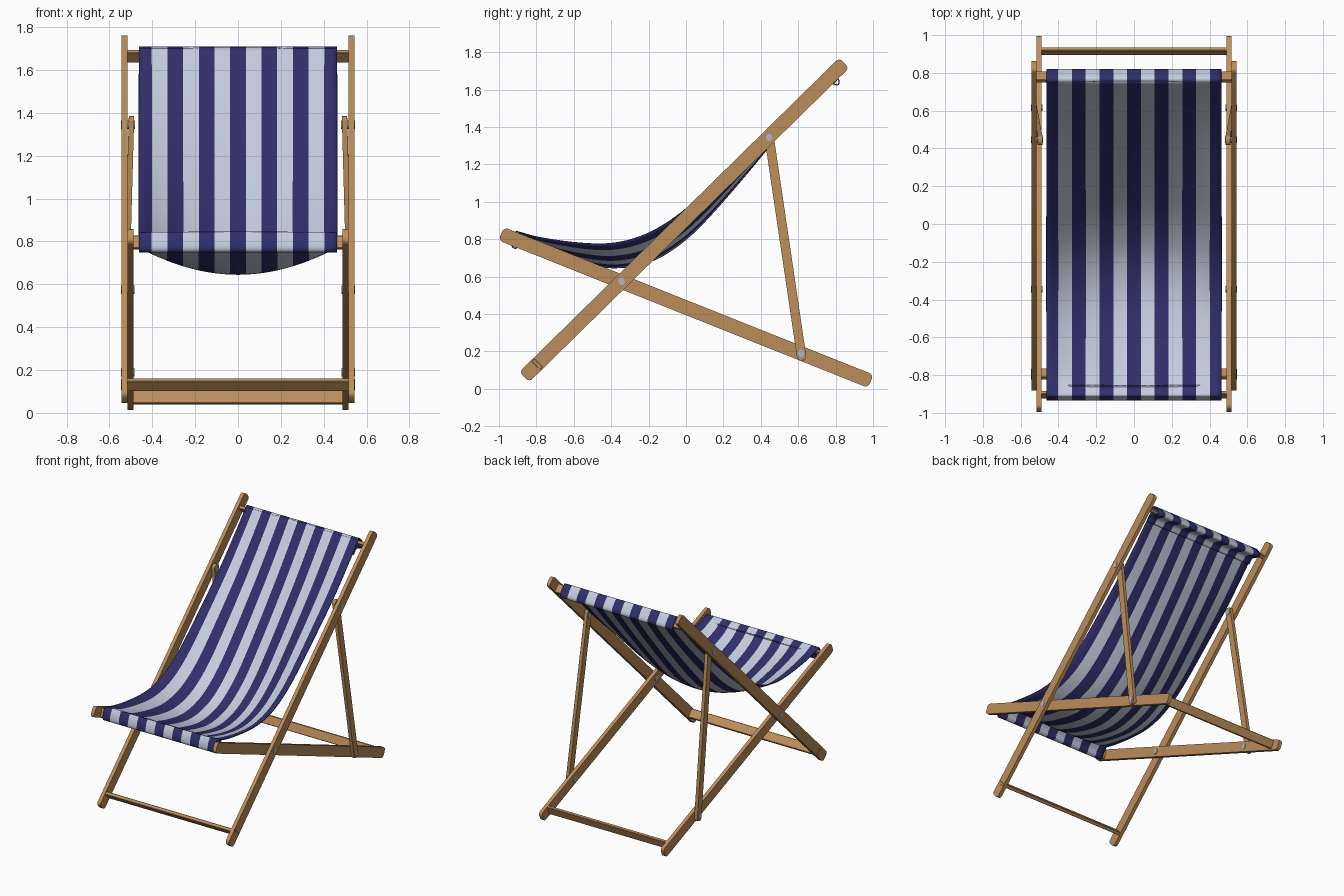
import bpy, bmesh, math
from mathutils import Vector

if "Cube" in bpy.data.objects:
    bpy.data.objects.remove(bpy.data.objects["Cube"])


def material(name, rgb):
    m = bpy.data.materials.new(name)
    m.diffuse_color = (*rgb, 1)
    m.use_nodes = True
    m.node_tree.nodes["Principled BSDF"].inputs["Base Color"].default_value = m.diffuse_color
    return m


WOOD = material("warm wood", (0.50, 0.27, 0.10))
NAVY = material("navy stripe", (0.030, 0.027, 0.145))
PALE = material("pale stripe", (0.55, 0.61, 0.73))
STEEL = material("steel", (0.42, 0.48, 0.58))


def make_object(name, bm, mats):
    bmesh.ops.recalc_face_normals(bm, faces=bm.faces)
    me = bpy.data.meshes.new(name)
    bm.to_mesh(me)
    bm.free()
    for m in mats:
        me.materials.append(m)
    ob = bpy.data.objects.new(name, me)
    bpy.context.collection.objects.link(ob)
    return ob


def smooth(ob, angle=35):
    bpy.ops.object.select_all(action='DESELECT')
    ob.select_set(True)
    bpy.context.view_layer.objects.active = ob
    bpy.ops.object.shade_smooth_by_angle(angle=math.radians(angle))


def rail(name, a, b, width, thick, radius):
    """Flat bar from a to b with rounded corners, thickness along x."""
    a, b = Vector(a), Vector(b)
    d = (b - a).normalized()
    u = (Vector((1, 0, 0)) - d * d.x).normalized()
    v = d.cross(u)
    mid, hl, hw = (a + b) / 2, (b - a).length / 2, width / 2
    outline = []
    for q, (sx, sy) in enumerate([(1, 1), (-1, 1), (-1, -1), (1, -1)]):
        for k in range(5):
            t = math.pi / 2 * (q + k / 4)
            outline.append((sx * (hl - radius) + radius * math.cos(t),
                            sy * (hw - radius) + radius * math.sin(t)))
    bm = bmesh.new()
    lo, hi = [[bm.verts.new(mid + d * p + v * w + u * s * thick / 2)
               for p, w in outline] for s in (-1, 1)]
    bm.faces.new(lo)
    bm.faces.new(hi)
    n = len(outline)
    for i in range(n):
        j = (i + 1) % n
        bm.faces.new((lo[i], lo[j], hi[j], hi[i]))
    smooth(make_object(name, bm, [WOOD]))


def crossbar(name, y, z, along, half_x, width, thick):
    """Slat across the chair; its broad side is square to the rail direction."""
    d = Vector((0, *along)).normalized()
    v = Vector((0, -d.z, d.y))
    bm = bmesh.new()
    bmesh.ops.create_cube(bm, size=1)
    for p in bm.verts:
        p.co = (Vector((0, y, z)) + Vector((1, 0, 0)) * p.co.x * 2 * half_x
                + d * p.co.y * thick + v * p.co.z * width)
    bmesh.ops.bevel(bm, geom=bm.edges[:], offset=0.003, segments=1, affect='EDGES')
    make_object(name, bm, [WOOD])


def bolt(name, y, z, x0, x1):
    bm = bmesh.new()
    bmesh.ops.create_cone(bm, cap_ends=True, segments=16, radius1=0.02,
                          radius2=0.02, depth=abs(x1 - x0))
    for p in bm.verts:
        p.co = Vector(((x0 + x1) / 2 + p.co.z, y + p.co.x * 0.85, z + p.co.y))
    smooth(make_object(name, bm, [STEEL]))


# Side rails, props and bolts on both sides
for s, side in ((-1, "left"), (1, "right")):
    rail(side + "_back_rail", (s * .53, -.865, .063), (s * .53, .846, 1.743), .076, .027, .024)
    rail(side + "_seat_rail", (s * .502, -.988, .829), (s * .502, .988, .041), .076, .027, .024)
    rail(side + "_prop_leg", (s * .497, .439, 1.384), (s * .531, .621, .152), .05, .025, .02)
    bolt(side + "_pivot_bolt", -.345, .575, s * .484, s * .546)
    bolt(side + "_prop_top_bolt", .445, 1.345, s * .481, s * .546)
    bolt(side + "_prop_foot_bolt", .615, .19, s * .484, s * .546)

# Cross slats
BACK, SEAT = (.716, .698), (.929, -.37)
crossbar("front_foot_bar", -.795, .131, BACK, .545, .065, .024)
crossbar("top_canvas_bar", .778, 1.664, BACK, .52, .065, .024)
crossbar("front_canvas_bar", -.903, .795, SEAT, .495, .065, .02)
crossbar("rear_foot_bar", .915, .073, SEAT, .495, .065, .02)

# Canvas profiles (y, z): hem loops shared, hanging part for edge and centre line
front_hem = [(-.855, .822), (-.885, .79), (-.897, .762), (-.914, .752), (-.930, .765),
             (-.926, .80), (-.912, .832), (-.895, .838)]
top_hem = [(.742, 1.683), (.757, 1.703), (.775, 1.703), (.80, 1.675), (.818, 1.645),
           (.81, 1.625), (.785, 1.632), (.735, 1.645), (.70, 1.612)]
edge = [(-.80, .812), (-.65, .788), (-.50, .775), (-.38, .780), (-.25, .812), (-.12, .876),
        (.02, .978), (.2, 1.135), (.45, 1.365), (.62, 1.545)]
centre = [(-.80, .765), (-.66, .705), (-.50, .662), (-.38, .648), (-.25, .664), (-.12, .715),
          (.04, .835), (.23, 1.04), (.46, 1.315), (.625, 1.525)]


def spline(pts, steps=4):
    """Catmull-Rom samples through the points."""
    p = [Vector(q) for q in pts]
    p = [2 * p[0] - p[1]] + p + [2 * p[-1] - p[-2]]
    out = []
    for i in range(1, len(p) - 2):
        a, b, c, d = p[i - 1:i + 3]
        for k in range(steps):
            t = k / steps
            out.append(.5 * (2 * b + (c - a) * t + (2 * a - 5 * b + 4 * c - d) * t * t
                             + (3 * b - a - 3 * c + d) * t ** 3))
    return out + [p[-2]]


outer = spline(front_hem + edge + top_hem)
inner = spline(front_hem + centre + top_hem)

# Canvas sling: 13 stripes, two columns each, with a parabolic sag across
HALF, STRIPE = .463, .0732
bounds = [-HALF] + [(i - 5.5) * STRIPE for i in range(12)] + [HALF]
xs = [bounds[0]]
for a, b in zip(bounds, bounds[1:]):
    xs += [(a + b) / 2, b]
bm = bmesh.new()
grid = []
for o, c in zip(outer, inner):
    row = []
    for x in xs:
        q = o.lerp(c, 1 - (x / HALF) ** 2)
        row.append(bm.verts.new((x, q.x, q.y)))
    grid.append(row)
for r0, r1 in zip(grid, grid[1:]):
    for i in range(len(xs) - 1):
        f = bm.faces.new((r0[i], r0[i + 1], r1[i + 1], r1[i]))
        f.material_index = (i // 2) % 2
canvas = make_object("canvas_sling", bm, [NAVY, PALE])
smooth(canvas, 60)
mod = canvas.modifiers.new("cloth_thickness", 'SOLIDIFY')
mod.thickness = 0.007
mod.offset = 0
